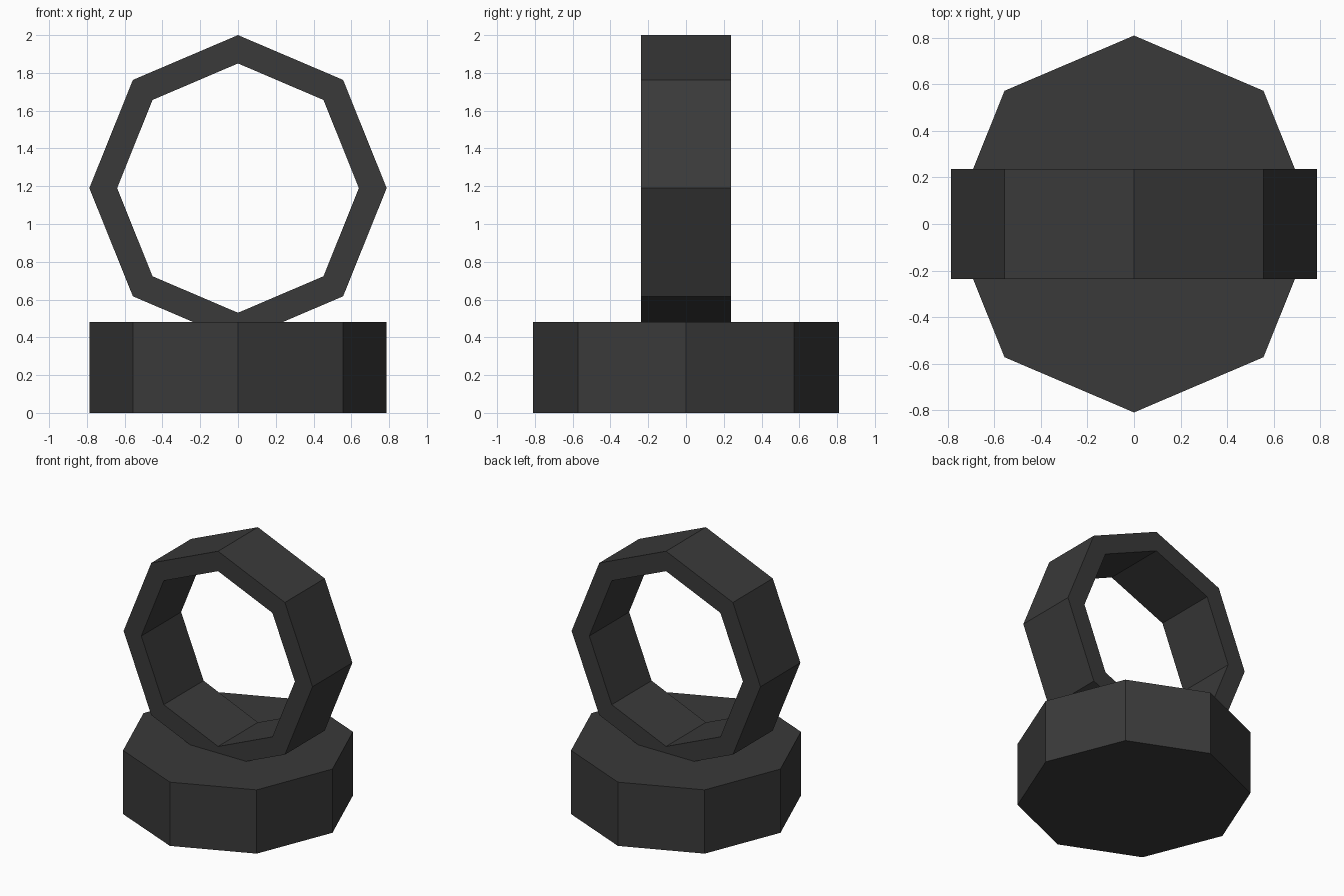
import bpy, bmesh
from math import pi, sin, cos

if "Cube" in bpy.data.objects:
    bpy.data.objects.remove(bpy.data.objects["Cube"])

dark = bpy.data.materials.new("charcoal")
dark.diffuse_color = (0.042, 0.042, 0.042, 1)
dark.use_nodes = True
dark.node_tree.nodes["Principled BSDF"].inputs["Base Color"].default_value = dark.diffuse_color

RX, RZ = 0.787, 0.81      # outer octagon radii
IX, IZ = 0.64, 0.66       # inner octagon radii


def octagon(rx, ry):
    return [(rx * cos(i * pi / 4), ry * sin(i * pi / 4)) for i in range(8)]


def finish(name, bm):
    bmesh.ops.recalc_face_normals(bm, faces=bm.faces)
    mesh = bpy.data.meshes.new(name)
    bm.to_mesh(mesh)
    bm.free()
    mesh.materials.append(dark)
    obj = bpy.data.objects.new(name, mesh)
    bpy.context.collection.objects.link(obj)


# Solid octagonal base lying flat
bm = bmesh.new()
low = [bm.verts.new((x, y, 0)) for x, y in octagon(RX, RZ)]
high = [bm.verts.new((x, y, 0.48)) for x, y in octagon(RX, RZ)]
bm.faces.new(low)
bm.faces.new(high)
for i in range(8):
    j = (i + 1) % 8
    bm.faces.new((low[i], low[j], high[j], high[i]))
finish("base", bm)

# Upright octagonal ring, its lowest corner sunk into the base
bm = bmesh.new()
loops = [[bm.verts.new((x, y, 1.19 + z)) for x, z in octagon(*r)]
         for r, y in (((RX, RZ), -0.237), ((RX, RZ), 0.237),
                      ((IX, IZ), 0.237), ((IX, IZ), -0.237))]
for k in range(4):
    a, b = loops[k], loops[(k + 1) % 4]
    for i in range(8):
        j = (i + 1) % 8
        bm.faces.new((a[i], a[j], b[j], b[i]))
finish("upright_ring", bm)
